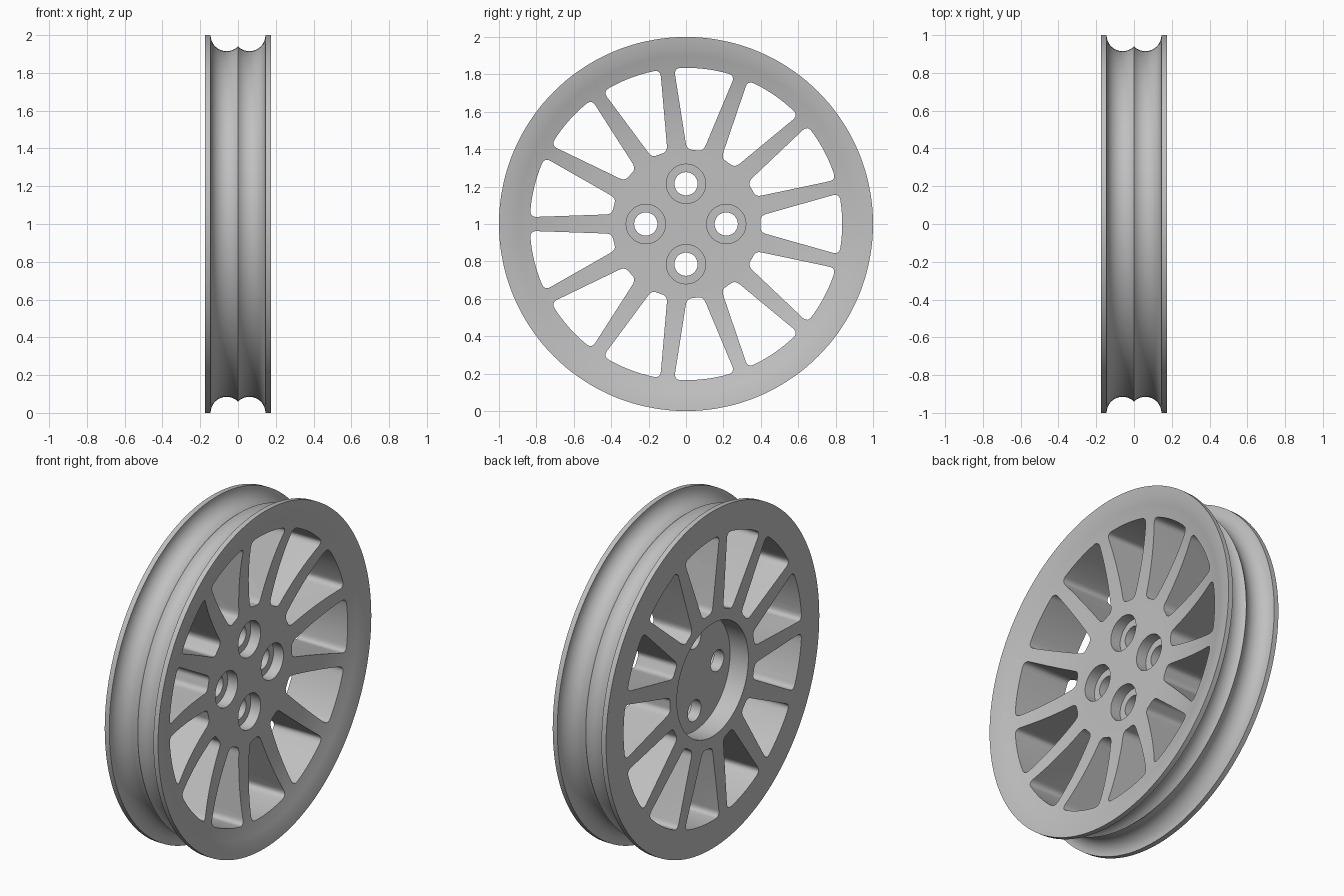
import bpy, bmesh, math
from mathutils import Vector

if "Cube" in bpy.data.objects:
    bpy.data.objects.remove(bpy.data.objects["Cube"])

SPOKES = 13
SEGMENTS = 144
HALF_WIDTH = 0.175


def make_object(name, bm):
    bmesh.ops.recalc_face_normals(bm, faces=bm.faces[:])
    mesh = bpy.data.meshes.new(name)
    bm.to_mesh(mesh)
    bm.free()
    obj = bpy.data.objects.new(name, mesh)
    bpy.context.collection.objects.link(obj)
    return obj


def polar(x, r, t):
    # The wheel axle runs along x at height 1
    return Vector((x, r * math.cos(t), 1 + r * math.sin(t)))


def skin(bm, rings):
    # Joins equal rings of points into a capped solid
    rows = [[bm.verts.new(p) for p in ring] for ring in rings]
    n = len(rows[0])
    for a, b in zip(rows, rows[1:]):
        for i in range(n):
            j = (i + 1) % n
            bm.faces.new((a[i], a[j], b[j], b[i]))
    bm.faces.new(rows[0])
    bm.faces.new(rows[-1])


def revolve(bm, profile, count, y=0, z=0):
    skin(bm, [[polar(x, r, math.tau * i / count) + Vector((0, y, z))
               for i in range(count)] for x, r in profile])


# Wheel profile: rear recess, rear face, tyre groove, dished front
profile = [(-0.055, 0.335), (-HALF_WIDTH, 0.335), (-HALF_WIDTH, 1)]
for centre, start, end in ((-0.06, 180, 315), (0.06, 225, 360)):
    for i in range(15):
        a = math.radians(start + (end - start) * i / 14)
        point = (centre + 0.085 * math.cos(a), 1 + 0.085 * math.sin(a))
        if centre < 0 or i > 0:
            profile.append(point)
profile.append((HALF_WIDTH, 1))
for i in range(17):
    f = 1 - i / 16
    profile.append((0.075 + 0.092 * f ** 2.3, 0.32 + 0.62 * f))
bm = bmesh.new()
revolve(bm, profile, SEGMENTS)
wheel = make_object("wheel", bm)


# Window outline with rounded corners between two spokes
def window_side():
    inner, outer, fillet = 0.398, 0.835, 0.036
    a_in = math.pi / SPOKES - math.asin(0.052 / inner)
    a_out = math.pi / SPOKES - math.asin(0.037 / outer)
    p_in, p_out = polar(0, inner, a_in), polar(0, outer, a_out)
    along = (p_out - p_in).normalized() * fillet

    def corner(a, p, b):
        return [a * (1 - t) ** 2 + p * 2 * t * (1 - t) + b * t * t
                for t in (i / 6 for i in range(7))]

    e_in, e_out = a_in - 0.028 / inner, a_out - fillet / outer
    side = corner(polar(0, inner, e_in), p_in, p_in + along)
    side += corner(p_out - along, p_out, polar(0, outer, e_out))
    side += [polar(0, outer, e_out * (1 - i / 4)) for i in range(1, 5)]
    return [(math.hypot(p.y, p.z - 1), math.atan2(p.z - 1, p.y)) for p in side]


side = window_side()
outline = side + [(r, -t) for r, t in reversed(side[:-1])]
bm = bmesh.new()
for k in range(SPOKES):
    turn = math.tau * k / SPOKES
    skin(bm, [[polar(x, r, t + turn) for r, t in outline] for x in (-0.3, 0.3)])
window_cutter = make_object("window_cutter", bm)

# Four stepped bolt holes
bm = bmesh.new()
for k in range(4):
    t = math.tau * k / 4
    revolve(bm, [(-0.12, 0.062), (0.01, 0.062), (0.01, 0.105), (0.2, 0.105)],
            40, 0.215 * math.cos(t), 0.215 * math.sin(t))
bolt_cutter = make_object("bolt_cutter", bm)

# Cut the openings and discard the cutters
bpy.context.view_layer.objects.active = wheel
for cutter in (window_cutter, bolt_cutter):
    cutter.hide_render = True
    mod = wheel.modifiers.new("cut", 'BOOLEAN')
    mod.operation = 'DIFFERENCE'
    mod.solver = 'EXACT'
    mod.object = cutter
    bpy.ops.object.modifier_apply(modifier=mod.name)
    bpy.data.objects.remove(cutter)

# Grey metal
metal = bpy.data.materials.new("grey_metal")
metal.use_nodes = True
grey = (0.53, 0.53, 0.53, 1)
metal.diffuse_color = grey
metal.node_tree.nodes["Principled BSDF"].inputs["Base Color"].default_value = grey
wheel.data.materials.clear()
wheel.data.materials.append(metal)

bpy.ops.object.select_all(action='DESELECT')
wheel.select_set(True)
bpy.ops.object.shade_smooth_by_angle(angle=math.radians(30))
